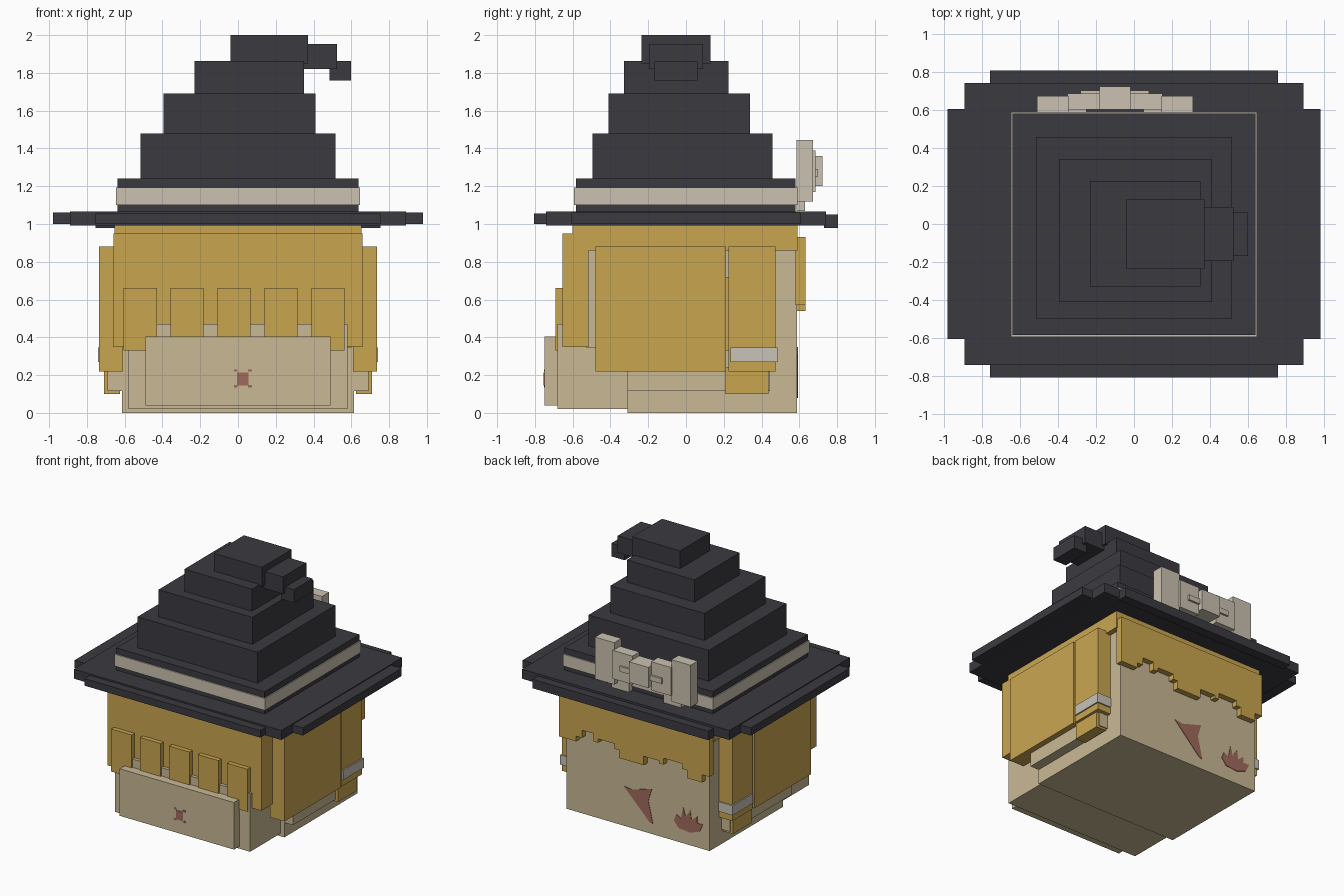
import bpy, bmesh


def material(name, rgb):
    """Flat colour given as 0-255 sRGB, stored as linear."""
    m = bpy.data.materials.new(name)
    lin = [((c / 255 + 0.055) / 1.055) ** 2.4 for c in rgb]
    m.diffuse_color = (*lin, 1)
    return m


DARK = material("charcoal felt", (59, 58, 64))
CREAM = material("cream ribbon", (203, 194, 177))
HAIR = material("golden hair", (201, 166, 80))
SKIN = material("tan skin", (201, 185, 149))
BAND = material("pale grey tie", (201, 195, 184))
RED = material("dull red", (160, 106, 92))


def finish(name, bm, mat):
    bmesh.ops.recalc_face_normals(bm, faces=bm.faces)
    me = bpy.data.meshes.new(name)
    bm.to_mesh(me)
    bm.free()
    me.materials.append(mat)
    ob = bpy.data.objects.new(name, me)
    bpy.context.collection.objects.link(ob)
    return ob


def boxes(name, mat, *extents, mirror=False):
    """Boxes as (x0, x1, y0, y1, z0, z1), optionally mirrored in x."""
    bm = bmesh.new()
    sides = (1, -1) if mirror else (1,)
    for x0, x1, y0, y1, z0, z1 in extents:
        for s in sides:
            cube = bmesh.ops.create_cube(bm, size=1)["verts"]
            for v in cube:
                v.co = (s * (x0 if v.co.x < 0 else x1),
                        y0 if v.co.y < 0 else y1,
                        z0 if v.co.z < 0 else z1)
    return finish(name, bm, mat)


def plate(name, mat, outline, y0, y1):
    """Outline in (x, z) extruded from y0 to y1."""
    bm = bmesh.new()
    face = bm.faces.new([bm.verts.new((x, y0, z)) for x, z in outline])
    new = bmesh.ops.extrude_face_region(bm, geom=[face])["geom"]
    bmesh.ops.translate(bm, vec=(0, y1 - y0, 0),
                        verts=[g for g in new if isinstance(g, bmesh.types.BMVert)])
    return finish(name, bm, mat)


# Head
boxes("head", SKIN, (-0.615, 0.615, -0.31, 0.588, 0, 0.93))
boxes("face", SKIN, (-0.60, 0.60, -0.53, -0.30, 0.345, 0.93))
boxes("jaw", SKIN, (-0.58, 0.58, -0.68, -0.30, 0.02, 0.47))
boxes("snout", SKIN, (-0.49, 0.49, -0.75, -0.67, 0.04, 0.405))
boxes("cheek", SKIN, (0.60, 0.69, -0.31, 0.445, 0.115, 0.40), mirror=True)

# Hair
boxes("hair_cap", HAIR, (-0.655, 0.655, -0.60, 0.59, 0.86, 1.0))
boxes("front_hair", HAIR, (-0.66, 0.66, -0.655, -0.515, 0.35, 0.95))
boxes("fringe", HAIR, *[(-0.605 + 0.2485 * i, -0.43 + 0.2485 * i, -0.69, -0.64,
                         0.33 if i in (0, 4) else 0.38, 0.66) for i in range(5)])
boxes("side_hair", HAIR, (0.61, 0.735, -0.48, 0.212, 0.22, 0.88),
      (0.61, 0.73, 0.225, 0.475, 0.22, 0.88),
      (0.61, 0.70, 0.20, 0.24, 0.33, 0.72), mirror=True)
boxes("hair_lock", HAIR, (0.625, 0.71, 0.21, 0.437, 0.10, 0.24), mirror=True)
boxes("hair_tie", BAND, (0.62, 0.74, 0.235, 0.485, 0.27, 0.345), mirror=True)

# Ragged back hair: column right edges and how low each one hangs
steps = [(-0.58, 0.60), (-0.45, 0.54), (-0.41, 0.60), (-0.25, 0.64), (-0.21, 0.59),
         (-0.08, 0.61), (0.13, 0.54), (0.17, 0.60), (0.31, 0.64), (0.35, 0.61),
         (0.45, 0.67), (0.50, 0.61), (0.645, 0.57)]
outline, left = [(-0.645, 0.93)], -0.645
for right, low in steps:
    outline += [(left, low), (right, low)]
    left = right
outline.append((left, 0.93))
plate("back_hair", HAIR, outline, 0.58, 0.633)

# Painted red marks
plate("nose_mark", RED, [(-0.005, 0.145), (0.055, 0.145), (0.055, 0.215), (-0.005, 0.215)],
      -0.754, -0.745)
boxes("nose_mark_corners", RED, *[(x, x + 0.02, -0.753, -0.745, z, z + 0.012)
                                  for x in (-0.022, 0.053) for z in (0.135, 0.218)])
plate("back_triangle_mark", RED, [(0.12, 0.31), (0.05, 0.30), (-0.12, 0.35), (-0.09, 0.25),
                                  (-0.13, 0.08), (-0.10, 0.09)], 0.584, 0.592)
plate("back_splash_mark", RED, [(-0.31, 0.16), (-0.33, 0.21), (-0.37, 0.19), (-0.39, 0.28),
                                (-0.41, 0.21), (-0.45, 0.27), (-0.46, 0.20), (-0.51, 0.24),
                                (-0.51, 0.19), (-0.56, 0.19), (-0.53, 0.13), (-0.45, 0.10),
                                (-0.35, 0.11)], 0.584, 0.592)

# Hat brim
boxes("brim", DARK, (-0.98, 0.98, -0.605, 0.605, 1.0, 1.06),
      (-0.89, 0.89, -0.74, 0.74, 0.993, 1.067))
boxes("brim_edges", DARK, (-0.755, 0.755, -0.805, -0.73, 1.0, 1.055),
      (-0.755, 0.755, 0.73, 0.805, 0.98, 1.05))

# Hat crown tiers and bent tip
boxes("hat_crown", DARK, (-0.637, 0.637, -0.583, 0.58, 1.05, 1.24),
      (-0.515, 0.515, -0.495, 0.458, 1.23, 1.48),
      (-0.395, 0.41, -0.41, 0.34, 1.47, 1.69),
      (-0.23, 0.35, -0.328, 0.225, 1.68, 1.862),
      (-0.04, 0.37, -0.235, 0.13, 1.85, 2.0))
boxes("hat_tip", DARK, (0.33, 0.523, -0.195, 0.09, 1.82, 1.952),
      (0.485, 0.598, -0.168, 0.06, 1.76, 1.862))

# Ribbon band and bow
boxes("hat_band", CREAM, (-0.645, 0.645, -0.592, 0.589, 1.10, 1.192))
bow = bpy.data.objects
cx = -0.10
loops = [(0.08, 0.25, 0.60, 0.685, 1.17, 1.39), (0.245, 0.41, 0.585, 0.672, 1.12, 1.445),
         (0.07, 0.18, 0.60, 0.70, 1.25, 1.29), (0.15, 0.30, 0.585, 0.63, 1.07, 1.20)]
for label, s in (("right", 1), ("left", -1)):
    boxes("bow_" + label, CREAM, *[(min(cx + s * a, cx + s * b), max(cx + s * a, cx + s * b), *r)
                                   for a, b, *r in loops])
boxes("bow_knot", CREAM, (cx - 0.082, cx + 0.082, 0.60, 0.722, 1.20, 1.36))
